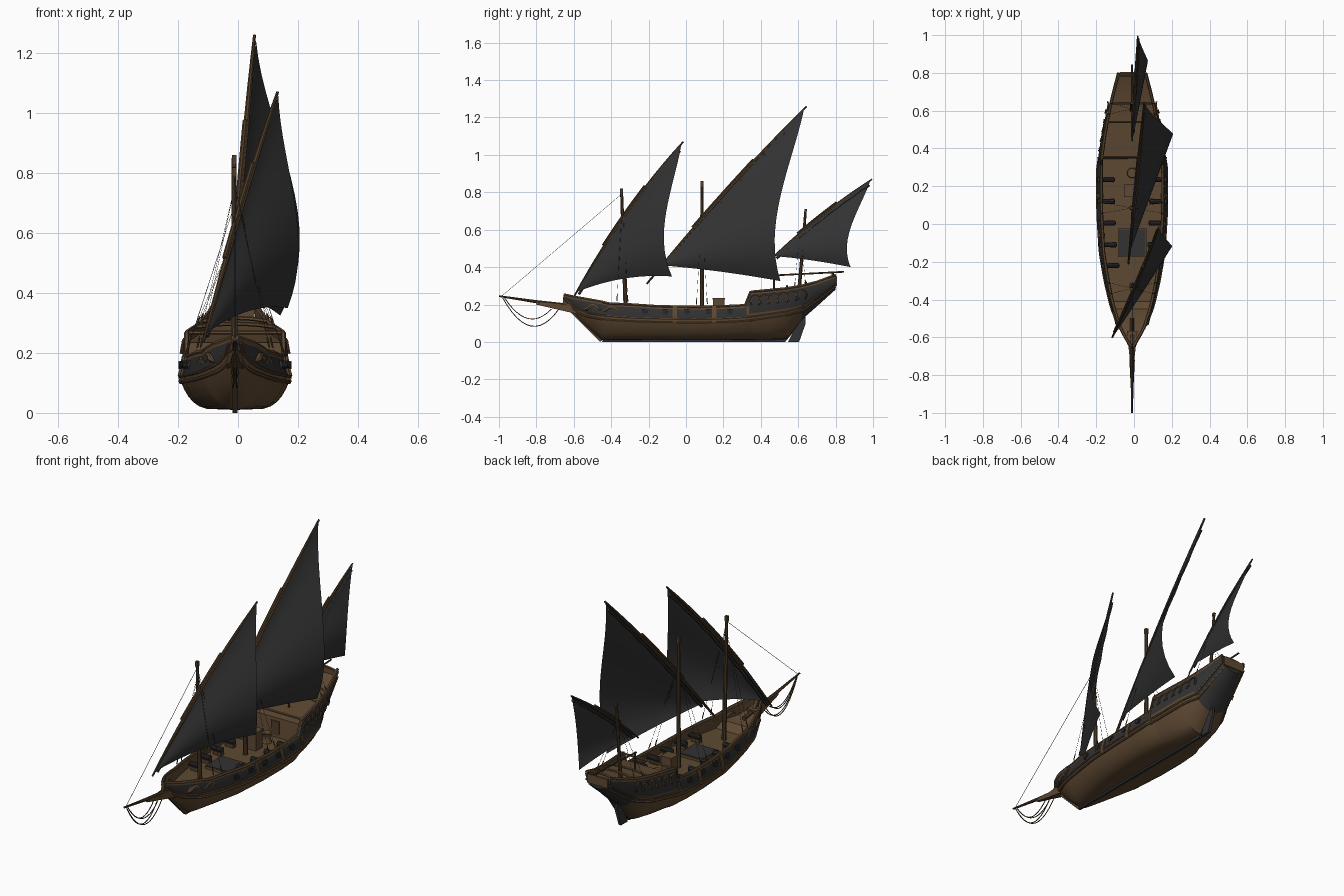
import bpy, bmesh, math
from mathutils import Vector

if "Cube" in bpy.data.objects:
    bpy.data.objects.remove(bpy.data.objects["Cube"])

CX = -0.01  # hull centre line (sails lean to +x)


def material(name, rgb):
    m = bpy.data.materials.new(name)
    m.diffuse_color = (*rgb, 1)
    m.use_nodes = True
    m.node_tree.nodes["Principled BSDF"].inputs["Base Color"].default_value = m.diffuse_color
    return m


WOOD = material("brown_wood", (0.112, 0.066, 0.032))
SPAR = material("dark_spar_wood", (0.08, 0.047, 0.023))
CHAR = material("charcoal_paint", (0.032, 0.032, 0.033))
SAIL = material("black_canvas", (0.033, 0.033, 0.033))
IRON = material("dark_iron", (0.022, 0.022, 0.024))


def build(name, verts, faces, mats, idx=None, angle=35):
    me = bpy.data.meshes.new(name)
    me.from_pydata([tuple(v) for v in verts], [], faces)
    for m in mats:
        me.materials.append(m)
    if idx:
        me.polygons.foreach_set("material_index", idx)
    bm = bmesh.new()
    bm.from_mesh(me)
    bmesh.ops.recalc_face_normals(bm, faces=bm.faces)
    bm.to_mesh(me)
    bm.free()
    ob = bpy.data.objects.new(name, me)
    bpy.context.collection.objects.link(ob)
    bpy.ops.object.select_all(action='DESELECT')
    ob.select_set(True)
    bpy.context.view_layer.objects.active = ob
    bpy.ops.object.shade_smooth_by_angle(angle=math.radians(angle))
    return ob


def tube(name, pts, radii, mat, n=8):
    pts = [Vector(p) for p in pts]
    if not isinstance(radii, (list, tuple)):
        radii = [radii] * len(pts)
    verts, faces = [], []
    for i, p in enumerate(pts):
        d = (pts[min(i + 1, len(pts) - 1)] - pts[max(i - 1, 0)]).normalized()
        a = d.cross(Vector((1, 0, 0)) if abs(d.x) < 0.8 else Vector((0, 0, 1))).normalized()
        b = d.cross(a)
        for k in range(n):
            t = 2 * math.pi * (k + 0.5) / n
            verts.append(p + radii[i] * (math.cos(t) * a + math.sin(t) * b))
    for i in range(len(pts) - 1):
        for k in range(n):
            j = (k + 1) % n
            faces.append((i * n + k, i * n + j, i * n + n + j, i * n + n + k))
    faces += [tuple(range(n)), tuple(range(len(verts) - n, len(verts)))]
    return build(name, verts, faces, [mat])


def box(name, c, s, mat):
    v = [(c[0] + x * s[0] / 2, c[1] + y * s[1] / 2, c[2] + z * s[2] / 2)
         for x in (-1, 1) for y in (-1, 1) for z in (-1, 1)]
    f = [(0, 1, 3, 2), (4, 5, 7, 6), (0, 1, 5, 4), (2, 3, 7, 6), (0, 2, 6, 4), (1, 3, 7, 5)]
    return build(name, v, f, [mat])


def plate(name, yz, half, mat):
    n = len(yz)
    v = [(CX + s * half, y, z) for s in (-1, 1) for y, z in yz]
    f = [tuple(range(n)), tuple(range(n, 2 * n))]
    f += [(i, (i + 1) % n, n + (i + 1) % n, n + i) for i in range(n)]
    return build(name, v, f, [mat])


# Hull stations: y, half width, fullness, keel z, wale z, rail z, deck z
ST = [(-.65, .012, .6, .215, .224, .252, .235), (-.60, .045, .6, .155, .168, .241, .20),
      (-.55, .075, .55, .10, .14, .232, .17), (-.45, .11, .45, .01, .12, .214, .165),
      (-.41, .122, .4, .01, .116, .204, .13), (-.30, .147, .3, .01, .109, .20, .13),
      (-.15, .173, .22, .01, .104, .19, .13), (.05, .185, .2, .01, .101, .186, .13),
      (.20, .187, .2, .01, .104, .19, .13), (.315, .186, .23, .01, .11, .196, .13),
      (.345, .185, .25, .01, .115, .267, .13), (.355, .184, .25, .01, .115, .268, .235),
      (.45, .169, .3, .01, .128, .277, .245), (.54, .153, .38, .015, .142, .286, .255),
      (.62, .135, .42, .12, .165, .30, .265), (.70, .114, .42, .19, .22, .32, .28),
      (.80, .085, .45, .28, .295, .357, .32)]


def station(y):
    y = max(ST[0][0], min(ST[-1][0], y))
    for a, b in zip(ST, ST[1:]):
        if y <= b[0]:
            t = (y - a[0]) / (b[0] - a[0])
            return [p + (q - p) * t for p, q in zip(a, b)]


def width(y, z):
    _, w, p, k, _, r, _ = station(y)
    f = max(0, min(1, (z - k) / (r - k)))
    return max(.006, w * min(1, f / .62) ** p * (1 - .1 * max(0, f - .62) / .38))


# Hull: one loft with painted band, dark stern counter, bulwark inside and deck
rows = []
for s in ST:
    y, _, _, k, wz, r, d = s
    zs = [k + (wz - k) * t for t in (0, .04, .12, .27, .48, .74, 1)] + [wz + .25 * (r - wz), r - .013, r]
    half = [(width(y, z), z) for z in zs]
    half.append((max(.003, width(y, r) - .012), r))
    half.append((max(.002, width(y, d) - .012), d))
    rows.append([(CX + w, y, z) for w, z in half] + [(CX - w, y, z) for w, z in reversed(half)])
n = len(rows[0])
verts = [v for r in rows for v in r]
faces, idx = [], []
for i in range(len(rows) - 1):
    for k in range(n):
        j = (k + 1) % n
        faces.append((i * n + k, i * n + j, i * n + n + j, i * n + n + k))
        row = min(k, n - 2 - k)  # same row number on both sides
        idx.append(1 if row in (7, -1) or (i >= 14 and row < 8) else 0)
faces += [tuple(range(n)), tuple(range(len(verts) - n, len(verts)))]
idx += [0, 1]
build("hull", verts, faces, [WOOD, CHAR], idx)

# Keel, stem, beak and rudder
plate("keel", [(-.45, 0), (.53, 0), (.63, .12), (.6, .13), (.5, .03), (-.43, .03)], .007, CHAR)
plate("stem", [(-.46, 0), (-.43, .02), (-.62, .24), (-.655, .255), (-.66, .2)], .009, SPAR)
plate("rudder", [(.545, 0), (.605, 0), (.64, .1), (.635, .175), (.615, .14), (.585, .08)], .008, CHAR)
tube("beak", [(CX, -.8, .207), (CX, -.7, .19), (CX, -.57, .175)], [.01, .019, .04], WOOD, 4)
tube("bowsprit", [(CX, -1, .245), (CX, -.8, .215), (CX, -.5, .18)], [.005, .009, .012], SPAR)

YS = [-.64 + 1.44 * i / 40 for i in range(41)]
for side, tag in ((1, "right"), (-1, "left")):
    def on_hull(y, z, out=.002):
        return (CX + side * (width(y, z) + out), y, z)

    # Wales and rail caps follow the sheer
    tube(f"lower_wale_{tag}", [on_hull(y, station(y)[4]) for y in YS], .006, WOOD, 6)
    tube(f"middle_wale_{tag}", [on_hull(y, station(y)[4] + .02, 0) for y in YS], .005, WOOD, 6)
    tube(f"rail_cap_{tag}", [on_hull(s[0], s[5], -.005) for s in ST], .0085, WOOD, 6)
    # Side posts
    for y, r in ((-.06, .017), (.15, .017), (.33, .01)):
        tube(f"side_post_{tag}", [on_hull(y, z, -.006) for z in (.105, .13, .16, .188)], r, WOOD, 4)
    # Carved scallops on the stern castle and bow
    for i in range(6):
        y0 = .37 + i * .05
        tube(f"stern_scroll_{tag}", [on_hull(y0 + .026 * math.sin(t * .8), station(y0)[5] - .05 + .028 * math.cos(t * .8))
                                     for t in range(-3, 4)], .0045, WOOD, 5)
    for y0, h, r in ((-.5, -.008, .012), (-.4, -.018, .008)):
        tube(f"bow_scroll_{tag}", [on_hull(y0 + .045 * u, .19 + h + .012 * math.cos(u * 3), -.004)
                                   for u in (-1, -.6, -.2, .2, .6, 1)], [.003, r, r, r, r, .003], WOOD, 6)
    # Cannons with carriages
    for y in (-.22, -.11, .005, .12, .235):
        w = width(y, .16)
        x = lambda d: CX + side * (w + d)
        tube(f"cannon_{tag}", [(x(-.085), y, .161), (x(-.08), y, .161), (x(-.03), y, .161), (x(.008), y, .16),
                               (x(.012), y, .16)], [.006, .015, .013, .011, .014], IRON, 10)
        box(f"carriage_{tag}", (x(-.055), y, .14), (.05, .026, .02), SPAR)
        box(f"gun_port_{tag}", (x(.0), y, .16), (.008, .03, .03), CHAR)
    # Thin shrouds
    for my, top in ((-.34, .76), (.085, .7), (.61, .6)):
        for dy in (-.03, .03):
            y = my + dy
            foot, head = Vector(on_hull(y, station(y)[5], 0)), Vector((CX, my, top))
            tube(f"shroud_{tag}", [foot, head], .0008, IRON, 4)
            tube(f"deadeye_{tag}", [foot.lerp(head, .03), foot.lerp(head, .09)], .003, SPAR, 6)

# Deck fittings
box("main_hatch", (CX, -.1, .137), (.14, .14, .02), CHAR)
for s in (-1, 1):
    box("hatch_coaming_side", (CX + s * .072, -.1, .135), (.006, .15, .018), WOOD)
    box("hatch_coaming_end", (CX, -.1 + s * .072, .135), (.14, .006, .018), WOOD)
box("companionway", (CX - .01, .175, .18), (.06, .06, .1), WOOD)
box("companionway_roof", (CX - .01, .175, .231), (.066, .066, .006), WOOD)
tube("capstan", [(CX, .27, .13), (CX, .27, .15), (CX, .27, .175), (CX, .27, .185)], [.028, .02, .02, .026], WOOD, 10)
box("cabin_door", (CX, .346, .18), (.05, .006, .08), SPAR)
# Quarterdeck cross beams, stern ornament and boom
for y, h in ((.355, 0), (.54, .012), (.64, .012), (.785, .012)):
    r, w = station(y)[5], width(y, station(y)[5])
    tube("quarterdeck_beam", [(CX + w * u, y, r + h * (1 - u * u)) for u in (-1, -.5, 0, .5, 1)], .007, WOOD, 6)
box("stern_transom", (CX, .802, .325), (.13, .008, .05), WOOD)
tube("stern_boom", [(CX, .46, .355), (CX, .845, .375)], .005, SPAR)
tube("boom_post", [(CX, .47, .25), (CX, .47, .36)], .006, SPAR)

# Masts: base y, top y, base z, top z
for name, y0, y1, z0, z1, r in (("fore", -.32, -.345, .1, .82, .013), ("main", .085, .085, .1, .86, .013),
                                ("mizzen", .6, .64, .22, .71, .011)):
    P = lambda t: (CX - .003, y0 + (y1 - y0) * t, z0 + (z1 - z0) * t)
    tube(name + "_mast", [P(0), P(1)], [r, r * .65], SPAR)
    tube(name + "_mast_head", [P(.96), P(1)], r * .85, SPAR, 4)


# Lateen yards and sails: lower end, peak, clew, tack position, yard bow, leech hollow, belly, foot arch
def lateen(name, low, peak, clew, s0, bow, hollow, belly, arch, r):
    low, peak, clew = Vector(low), Vector(peak), Vector(clew)

    def yard(s):
        return low.lerp(peak, s) + Vector((0, -.6, 1)) * bow * 4 * s * (1 - s)

    ss = [i / 12 for i in range(13)]
    tube(name + "_yard", [yard(s) for s in ss], [r * (.4 + 1.7 * s * (1 - s)) for s in ss], SPAR)
    tube(name + "_yard_splice", [yard(s) + Vector((-.004, -.005, .007)) for s in (.3, .42, .55, .68)], r * .7, SPAR)
    m, tack = 16, yard(s0)
    verts, faces = [], []
    for i in range(m + 1):
        s = i / m
        a, b = yard(s0 + (.985 - s0) * s), tack.lerp(clew, s)
        for k in range(m + 1):
            t = k / m
            q = 6.75 * t * t * (1 - t) * s
            h = .75 * q + 1.1 * t * (1 - t) * s
            verts.append(a.lerp(b, t) + Vector((belly * q + .006, -hollow * h, arch * 4 * s * (1 - s) * t)))
    for i in range(m):
        for k in range(m):
            c = i * (m + 1) + k
            faces.append((c, c + 1, c + m + 2, c + m + 1))
    build(name + "_sail", verts, faces, [SAIL], angle=60)
    # Gathered canvas along the yard
    tube(name + "_sail_roll", [yard(s0 + (.95 - s0) * s) + Vector((.004, .012 + .003 * math.sin(s * 40), -.012)) for s in
                               [i / 24 for i in range(25)]], .008, SAIL, 6)


lateen("fore", (-.115, -.6, .24), (.132, -.015, 1.07), (.16, -.075, .35), .03, .025, .06, .046, .03, .012)
lateen("main", (-.03, -.21, .31), (.055, .645, 1.26), (.135, .505, .325), .1, .012, .068, .09, .008, .013)
lateen("mizzen", (-.01, .44, .43), (.02, .995, .87), (.045, .88, .4), .06, .012, .05, .03, .006, .01)

# Forestay and hanging bobstay ropes
tube("forestay", [(CX, -.985, .245), (CX, -.345, .79)], .0012, IRON, 4)
for ya, yb, dip in ((-.98, -.68, .12), (-.97, -.72, .08)):
    for s in (-1, 1):
        tube("bow_rope", [(CX + s * .012 * t, ya + (yb - ya) * t, .235 + (.175 - .235) * t - dip * 4 * t * (1 - t))
                          for t in [k / 12 for k in range(13)]], .0025, SPAR, 5)
